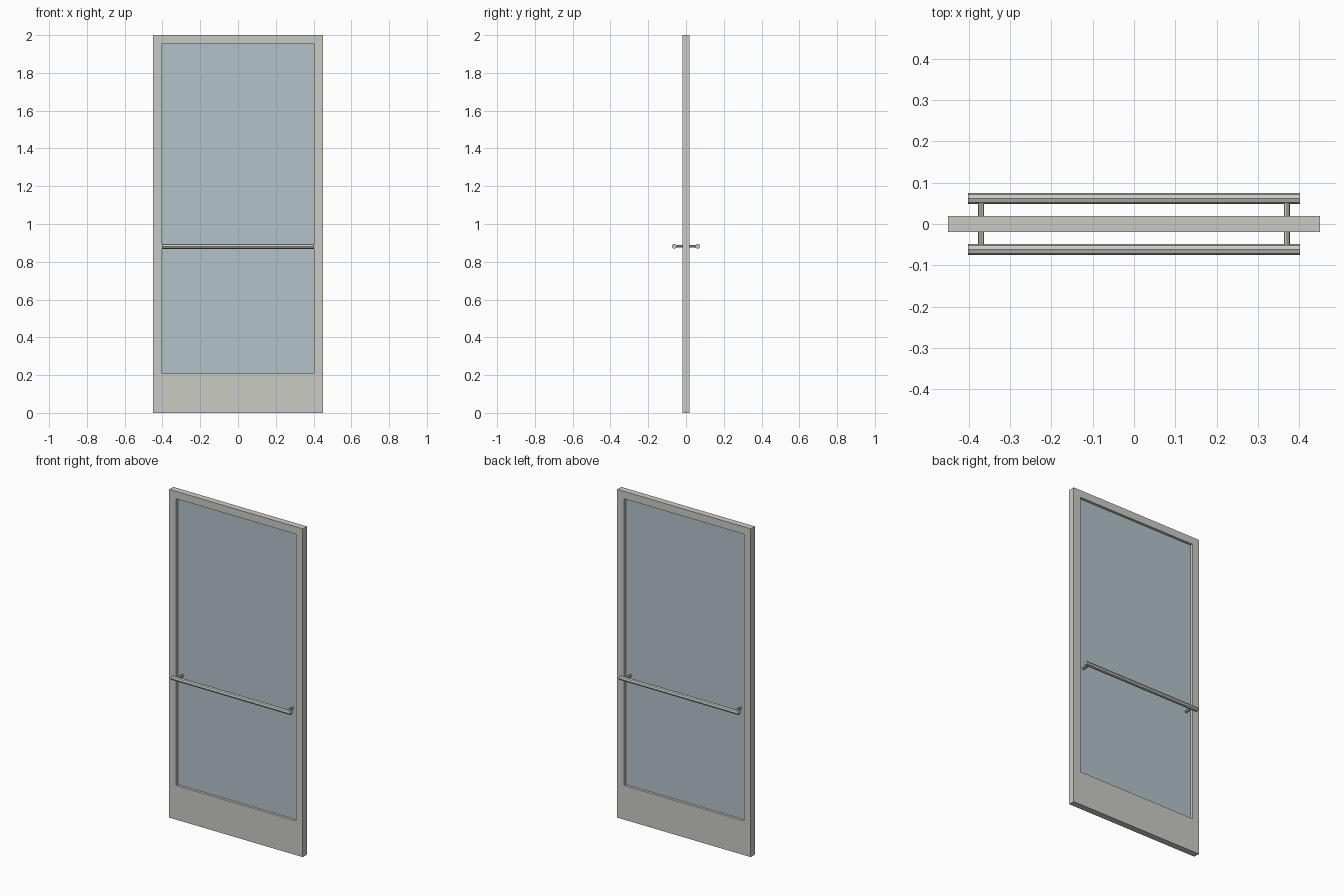
import bpy, math

if "Cube" in bpy.data.objects:
    bpy.data.objects.remove(bpy.data.objects["Cube"])


def material(name, rgb):
    m = bpy.data.materials.new(name)
    m.diffuse_color = (*rgb, 1)
    m.use_nodes = True
    m.node_tree.nodes["Principled BSDF"].inputs["Base Color"].default_value = m.diffuse_color
    return m


METAL = material("brushed_metal", (0.60, 0.60, 0.56))
GLASS = material("blue_glass", (0.45, 0.55, 0.60))


def box(name, x0, x1, half_depth, z0, z1, mat):
    bpy.ops.mesh.primitive_cube_add(size=1, location=((x0 + x1) / 2, 0, (z0 + z1) / 2))
    o = bpy.context.object
    o.name = name
    o.scale = (x1 - x0, 2 * half_depth, z1 - z0)
    bpy.ops.object.transform_apply(location=False, rotation=False, scale=True)
    o.data.materials.append(mat)


def rod(name, radius, length, location, rotation):
    bpy.ops.mesh.primitive_cylinder_add(vertices=8, radius=radius, depth=length,
                                        location=location, rotation=rotation)
    o = bpy.context.object
    o.name = name
    o.data.materials.append(METAL)


W, INNER, D = 0.45, 0.403, 0.0194   # half width, half opening, half depth
BAR_Y, BAR_Z = 0.0617, 0.882

# Door frame
box("left_stile", -W, -INNER, D, 0, 2, METAL)
box("right_stile", INNER, W, D, 0, 2, METAL)
box("top_rail", -INNER, INNER, D, 1.955, 2, METAL)
box("bottom_rail", -INNER, INNER, D, 0, 0.208, METAL)

# Glass pane set back in the frame
box("glass_pane", -INNER, INNER, 0.0035, 0.208, 1.955, GLASS)

# Push bars on both faces, each on two standoffs
for side, s in (("front", -1), ("back", 1)):
    rod(side + "_push_bar", 0.0133, 0.804, (0, s * BAR_Y, BAR_Z), (0, math.pi / 2, 0))
    for end, x in (("left", -0.37), ("right", 0.37)):
        rod(f"{side}_{end}_standoff", 0.0075, BAR_Y, (x, s * BAR_Y / 2, BAR_Z),
            (math.pi / 2, 0, 0))
